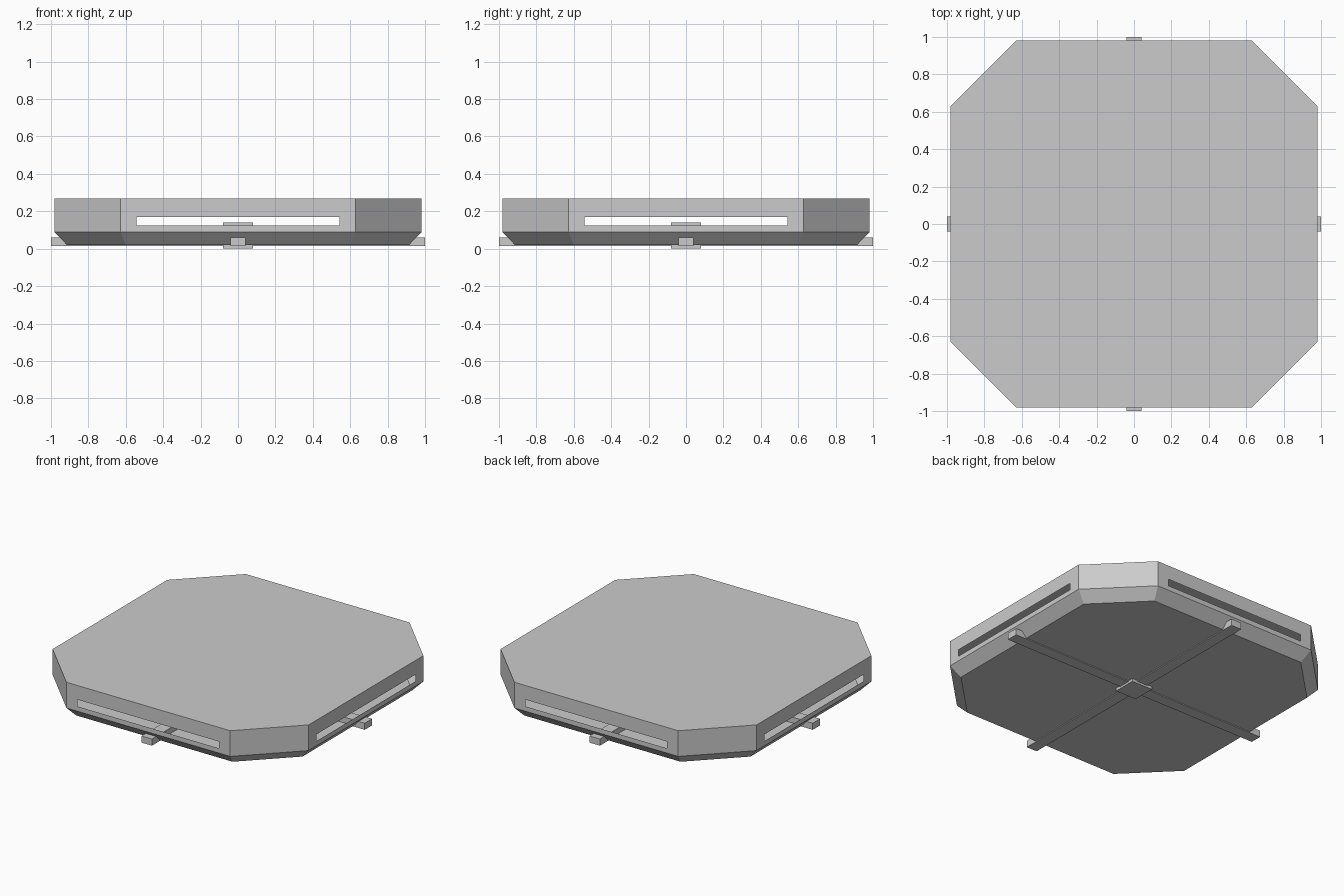
import bpy, bmesh
from math import copysign

if "Cube" in bpy.data.objects:
    bpy.data.objects.remove(bpy.data.objects["Cube"])


def make_object(name, bm):
    mesh = bpy.data.meshes.new(name)
    bm.to_mesh(mesh)
    bm.free()
    obj = bpy.data.objects.new(name, mesh)
    bpy.context.collection.objects.link(obj)
    return obj


def box(name, hx, hy, z0, z1):
    bm = bmesh.new()
    bmesh.ops.create_cube(bm, size=1)
    for v in bm.verts:
        v.co = (v.co.x * 2 * hx, v.co.y * 2 * hy, z1 if v.co.z > 0 else z0)
    return make_object(name, bm)


def octagon(bm, a, c, z):
    pts = [(c, -a), (a, -c), (a, c), (c, a), (-c, a), (-a, c), (-a, -c), (-c, -a)]
    return [bm.verts.new((x, y, z)) for x, y in pts]


# Hollow octagonal shell: floor, sloped skirt, walls and roof
bm = bmesh.new()
rings = [octagon(bm, 0.915, 0.60, 0.02),
         octagon(bm, 0.982, 0.628, 0.09),
         octagon(bm, 0.982, 0.628, 0.268)]
bm.faces.new(list(reversed(rings[0])))
bm.faces.new(rings[2])
for low, high in zip(rings, rings[1:]):
    for i in range(8):
        j = (i + 1) % 8
        bm.faces.new((low[i], low[j], high[j], high[i]))
bm.normal_update()

# Long slots in the four straight walls, open to the inside
walls = [f for f in bm.faces
         if max(abs(f.normal.x), abs(f.normal.y)) > 0.99]
bmesh.ops.inset_individual(bm, faces=walls, thickness=0.03)
for f in walls:
    axis = 1 if abs(f.normal.x) > 0.5 else 0
    middle = f.calc_center_median().z
    for v in f.verts:
        v.co[axis] = copysign(0.543, v.co[axis])
        v.co.z = 0.17 if v.co.z > middle else 0.123
bmesh.ops.delete(bm, geom=walls, context='FACES_ONLY')
make_object("shell", bm)

# Crossed bars through the floor, with a square hub
box("bar_side_to_side", 1.0, 0.04, 0.014, 0.06)
box("bar_front_to_back", 0.04, 1.0, 0.014, 0.06)
box("hub", 0.08, 0.08, 0.0, 0.14)
